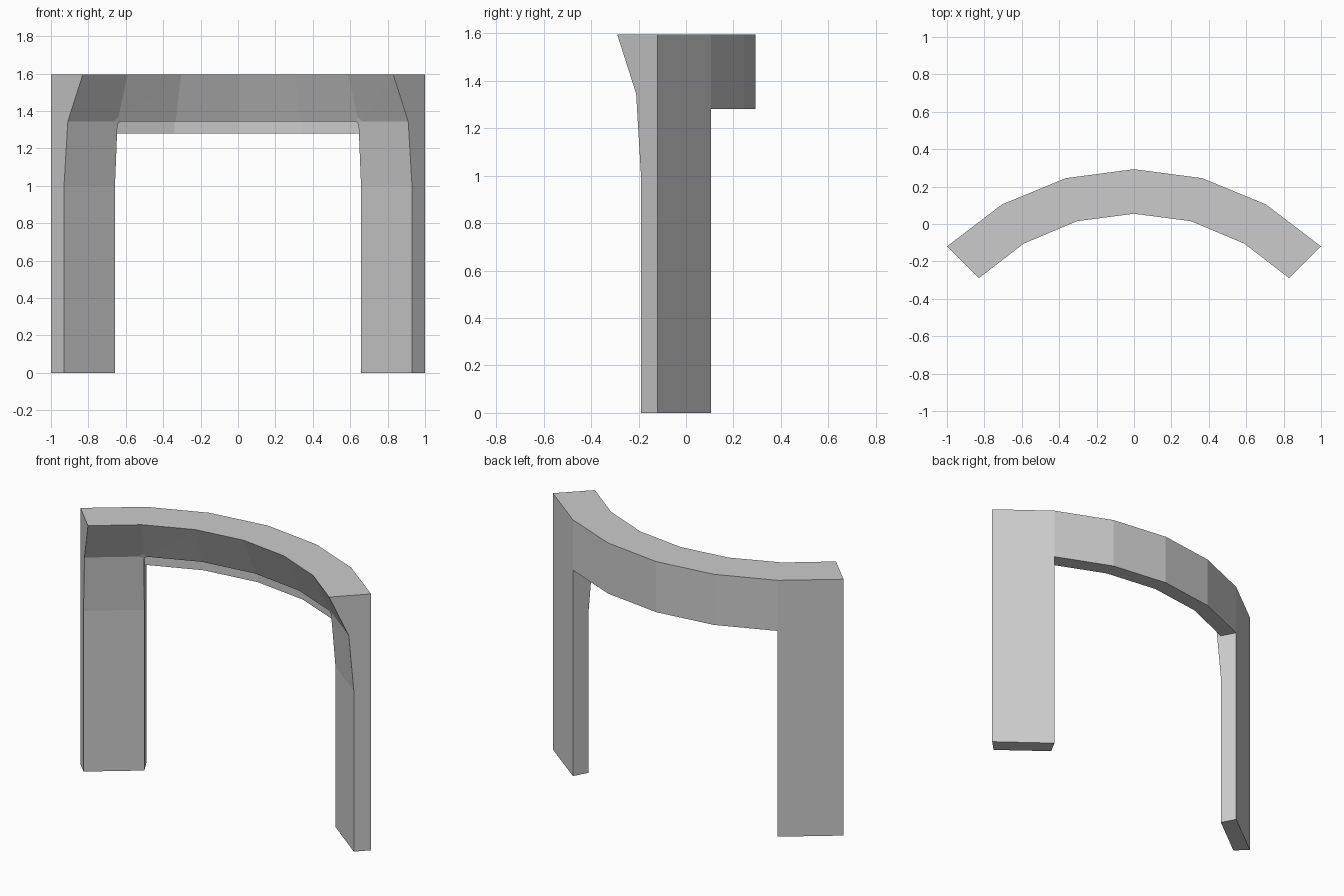
import bpy, bmesh
from mathutils import Vector

if "Cube" in bpy.data.objects:
    bpy.data.objects.remove(bpy.data.objects["Cube"])

# Plan of the curve: back and front points at each station, mirrored in x
back = [(-1, -.12), (-.705, .105), (-.365, .245), (0, .293)]
front = [(-.83, -.29), (-.59, -.105), (-.305, .015), (0, .055)]
mirror = lambda pts: pts + [(-x, y) for x, y in reversed(pts[:-1])]
back, front = mirror(back), mirror(front)

# Cross-sections as (depth fraction from back to front, height)
leg_section = [(0, 0), (.41, 0), (.41, 1), (.53, 1.345), (1, 1.595), (0, 1.595), (0, 1.28)]
beam_section = [(0, 1.28), (.41, 1.28), (.41, 1.345), (.53, 1.345), (1, 1.595), (0, 1.595)]
inner_wall = [(0, 0), (.41, 0), (.41, 1), (.53, 1.345), (.41, 1.345), (.41, 1.28), (0, 1.28)]

bm = bmesh.new()


def face(points):
    bm.faces.new([bm.verts.new(p) for p in points])


def point(station, fz):
    f, z = fz
    b, t = Vector(back[station]), Vector(front[station])
    p = b.lerp(t, f)
    return (p.x, p.y, z)


def sweep(section, a, b):
    for p, q in zip(section, section[1:] + section[:1]):
        face([point(a, p), point(a, q), point(b, q), point(b, p)])


# Legs at the two end stations, beam between them
for i in range(6):
    sweep(leg_section if i in (0, 5) else beam_section, i, i + 1)

# Outer leg ends and inner leg walls
for end, inner in ((0, 1), (6, 5)):
    face([point(end, p) for p in leg_section])
    face([point(inner, p) for p in inner_wall])

bmesh.ops.remove_doubles(bm, verts=bm.verts, dist=.0005)
bmesh.ops.recalc_face_normals(bm, faces=bm.faces)

# Small rounding where the front lip meets each leg
corners = [e for e in bm.edges
           if all(abs(v.co.z - 1.345) < .001 and .6 < abs(v.co.x) < .67 for v in e.verts)]
bmesh.ops.bevel(bm, geom=corners, offset=.025, segments=3, profile=.5, affect='EDGES')
bmesh.ops.triangulate(bm, faces=[f for f in bm.faces if len(f.verts) > 4])
bmesh.ops.recalc_face_normals(bm, faces=bm.faces)

mesh = bpy.data.meshes.new("curved_arch")
bm.to_mesh(mesh)
bm.free()
arch = bpy.data.objects.new("curved_arch", mesh)
bpy.context.collection.objects.link(arch)
